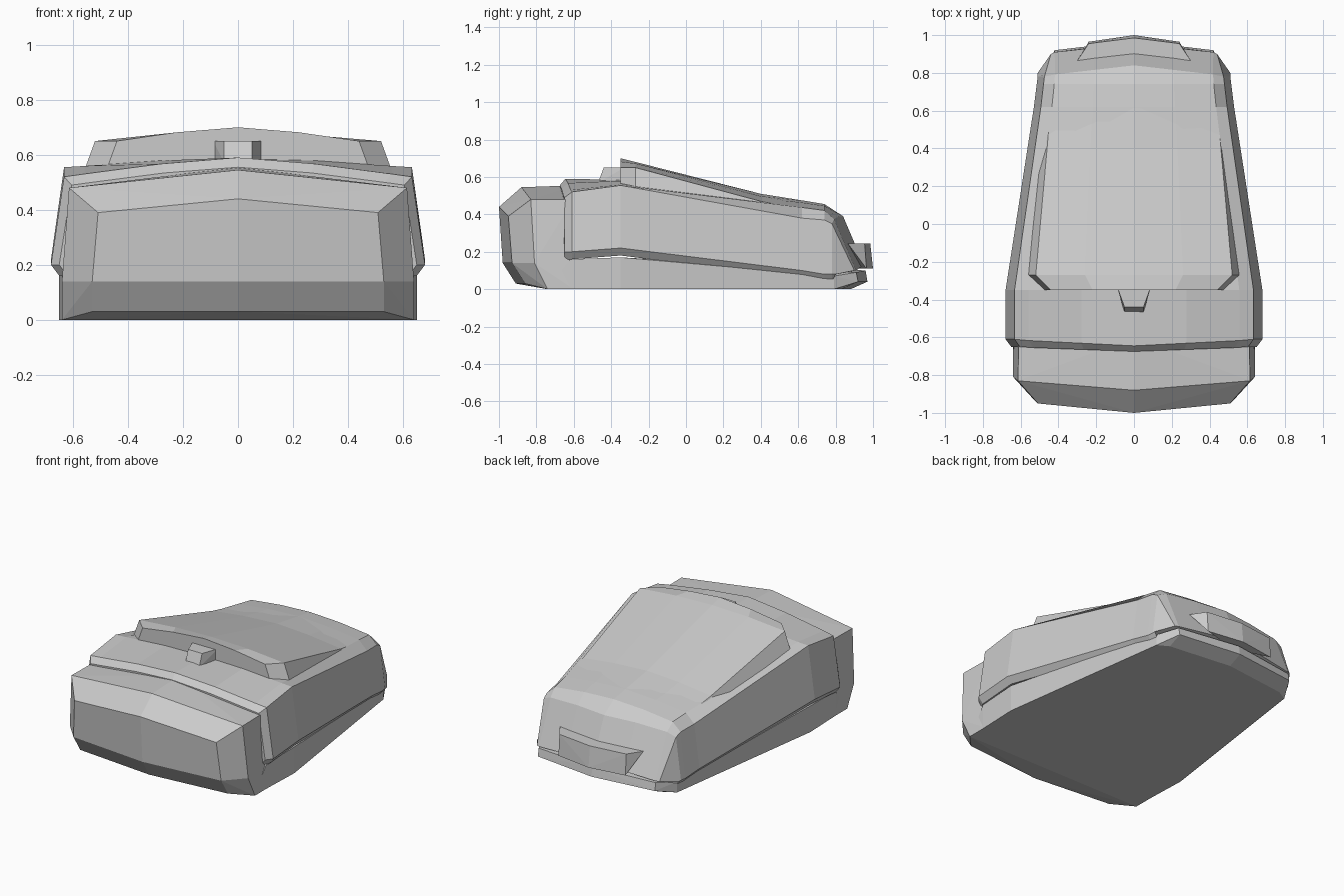
import bpy
import bmesh

old_cube = bpy.data.objects.get("Cube")
if old_cube:
    bpy.data.objects.remove(old_cube, do_unlink=True)

GREY = (0.6, 0.6, 0.6, 1)
material = bpy.data.materials.new("plain_grey")
material.use_nodes = True
material.diffuse_color = GREY
material.node_tree.nodes["Principled BSDF"].inputs["Base Color"].default_value = GREY


def finish(bm, name):
    bmesh.ops.recalc_face_normals(bm, faces=bm.faces)
    mesh = bpy.data.meshes.new(name)
    bm.to_mesh(mesh)
    bm.free()
    mesh.materials.append(material)
    part = bpy.data.objects.new(name, mesh)
    bpy.context.collection.objects.link(part)


def mirrored(half):
    """Half outline ending on the centre line, turned into a full outline."""
    return half + [(-x, y, z) for x, y, z in reversed(half) if x > 0]


def hull(name, half):
    bm = bmesh.new()
    for point in mirrored(half):
        bm.verts.new(point)
    bmesh.ops.convex_hull(bm, input=bm.verts)
    bmesh.ops.dissolve_limit(bm, angle_limit=0.02, verts=bm.verts, edges=bm.edges)
    finish(bm, name)


def loft(name, sections):
    """Skin closed sections from front to back and cap both ends."""
    bm = bmesh.new()
    rings = [[bm.verts.new(p) for p in mirrored(half)] for half in sections]
    for front, back in zip(rings, rings[1:]):
        for i in range(len(front)):
            bm.faces.new((front[i - 1], front[i], back[i], back[i - 1]))
    bm.faces.new(rings[0])
    bm.faces.new(rings[-1])
    finish(bm, name)


def crowned(edge, ridge, crown=0.007):
    """Edge, slightly raised halfway point and ridge of a roof line."""
    x, y, z = [(a + b) / 2 for a, b in zip(edge, ridge)]
    return [edge, (x, y, z + crown), ridge]


def cover_section(y, width, lip, side, ridge, sweep=0, bulge=0.15):
    """Undercut lip, leaning side, shoulder and crowned roof."""
    shoulder = (width * 0.82, y + sweep / 5, side + (ridge - side) * bulge)
    return [(width - 0.03, y, lip - 0.04), (width, y, lip), (width * 0.93, y, side),
            *crowned(shoulder, (0, y + sweep, ridge))]


def panel_section(y, width, foot, edge, ridge):
    """Bevelled rim and crowned roof."""
    return [(width, y, foot), *crowned((width - 0.04, y, edge), (0, y, ridge))]


# Front block: the nose corners run from the centre round to the side
nose_back = -0.6
block = [(0.64, nose_back, 0), (0.61, nose_back, 0.48)]
for x, y, foot, top in [(0.64, -0.83, 0, 0.48), (0.53, -0.95, 0.03, 0.39), (0, -1, 0.03, 0.44)]:
    block += [(x, y + 0.09, foot), (x, y + 0.02, 0.14), (x * 0.96, y, top)]
block += [(0, -0.88, 0.545), (0, nose_back, 0.555)]
hull("front_block", block)

# Base tray: straight sides, with the tail tucked in underneath
tray = [(0.63, -0.74, 0)]
for x, y, top in [(0.64, -0.62, 0.16), (0.65, -0.35, 0.17), (0.49, 0.79, 0.07),
                  (0.42, 0.91, 0.09), (0, 0.96, 0.1)]:
    tray.append((x, y, top))
    if y > 0.8:
        tray += [(x, y + 0.01, 0.04), (x, y - 0.08, 0)]
    else:
        tray.append((x, y, 0))
hull("base_tray", tray)

# Main cover: raised front rim, long sloping body and rounded tail
tail = [(0.49, 0.79, 0.06), (0.51, 0.8, 0.08), (0.44, 0.9, 0.1),
        *crowned((0.42, 0.91, 0.1), (0, 0.955, 0.12))]
loft("main_cover", [
    cover_section(-0.65, 0.65, 0.2, 0.49, 0.555, sweep=-0.025),
    cover_section(-0.61, 0.68, 0.2, 0.52, 0.59, sweep=-0.035),
    cover_section(-0.35, 0.68, 0.22, 0.555, 0.585),
    cover_section(0.62, 0.53, 0.1, 0.38, 0.475, bulge=0.6),
    cover_section(0.74, 0.515, 0.08, 0.37, 0.455, bulge=0.6),
    cover_section(0.78, 0.51, 0.08, 0.35, 0.39, sweep=0.06, bulge=0.6),
    tail,
])

# Raised top panel that fades into the cover
loft("top_panel", [
    panel_section(-0.35, 0.48, 0.54, 0.65, 0.7),
    panel_section(-0.27, 0.56, 0.54, 0.65, 0.68),
    panel_section(0.4, 0.5, 0.41, 0.47, 0.51),
    panel_section(0.65, 0.48, 0.37, 0.42, 0.47),
])

# Small button in front of the panel
hull("button", [(0.05, -0.47, 0.57), (0.05, -0.44, 0.65),
                (0.09, -0.33, 0.57), (0.09, -0.33, 0.65)])

# Rear tab: flat top with a wall that leans outward
tab_top = 0.245
hull("rear_tab", [(0.3, 0.865, tab_top), (0.24, 0.955, tab_top), (0.24, 0.965, 0.11),
                  (0, 0.87, tab_top), (0, 0.985, tab_top), (0, 1, 0.11), (0, 0.9, 0.11)])
